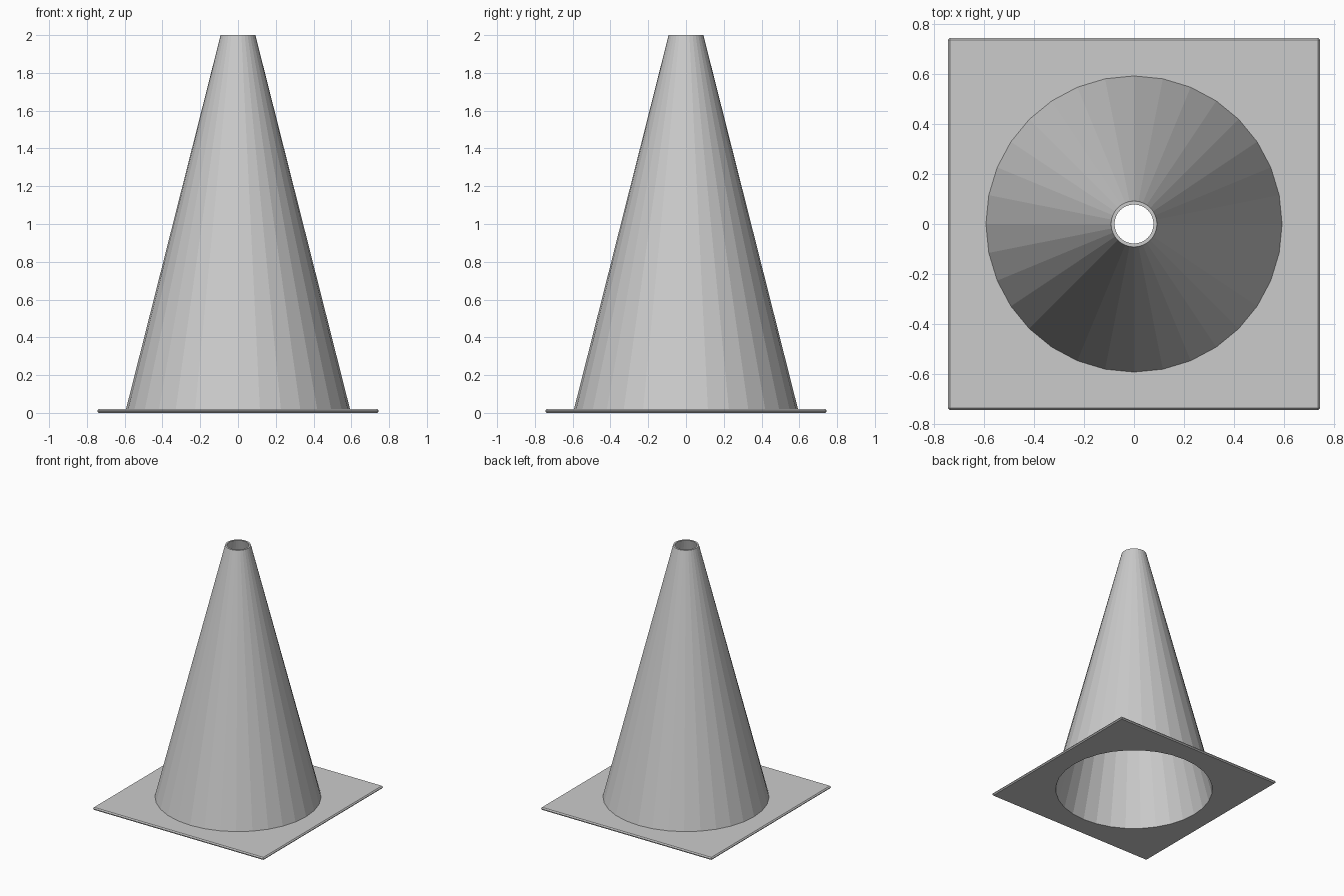
import bpy, bmesh
from math import sin, cos, tau

if "Cube" in bpy.data.objects:
    bpy.data.objects.remove(bpy.data.objects["Cube"])

SIDES = 32
HALF, THICK, BEVEL = 0.745, 0.02, 0.008


def lathe(name, profile):
    """Revolve a closed (radius, z) profile around the z axis."""
    bm = bmesh.new()
    rings = [[bm.verts.new((r * sin(tau * i / SIDES), r * cos(tau * i / SIDES), z))
              for i in range(SIDES)] for r, z in profile]
    for k, ring in enumerate(rings):
        nxt = rings[(k + 1) % len(rings)]
        for i in range(SIDES):
            j = (i + 1) % SIDES
            bm.faces.new((ring[i], ring[j], nxt[j], nxt[i]))
    bmesh.ops.recalc_face_normals(bm, faces=bm.faces)
    mesh = bpy.data.meshes.new(name)
    bm.to_mesh(mesh)
    bm.free()
    obj = bpy.data.objects.new(name, mesh)
    bpy.context.collection.objects.link(obj)
    return obj


# Hollow cone, open at both ends
lathe("cone_body", [(0.598, 0), (0.092, 2), (0.078, 2), (0.578, 0)])

# Square base plate with chamfered edges
bpy.ops.mesh.primitive_cube_add(size=1, location=(0, 0, THICK / 2))
base = bpy.context.object
base.name = "base_plate"
base.scale = (2 * HALF, 2 * HALF, THICK)
bpy.ops.object.transform_apply(location=True, scale=True)
bevel = base.modifiers.new("edge_chamfer", 'BEVEL')
bevel.width = BEVEL
bevel.segments = 1

# Round opening under the cone
bpy.ops.mesh.primitive_cylinder_add(vertices=SIDES, radius=0.585, depth=0.2)
cutter = bpy.context.object
cutter.name = "hole_cutter"
cutter.hide_render = True
hole = base.modifiers.new("hole", 'BOOLEAN')
hole.operation = 'DIFFERENCE'
hole.solver = 'EXACT'
hole.object = cutter

# Apply the modifiers and drop the cutter
bpy.ops.object.select_all(action='DESELECT')
base.select_set(True)
bpy.context.view_layer.objects.active = base
for name in ("edge_chamfer", "hole"):
    bpy.ops.object.modifier_apply(modifier=name)
bpy.data.objects.remove(cutter)
